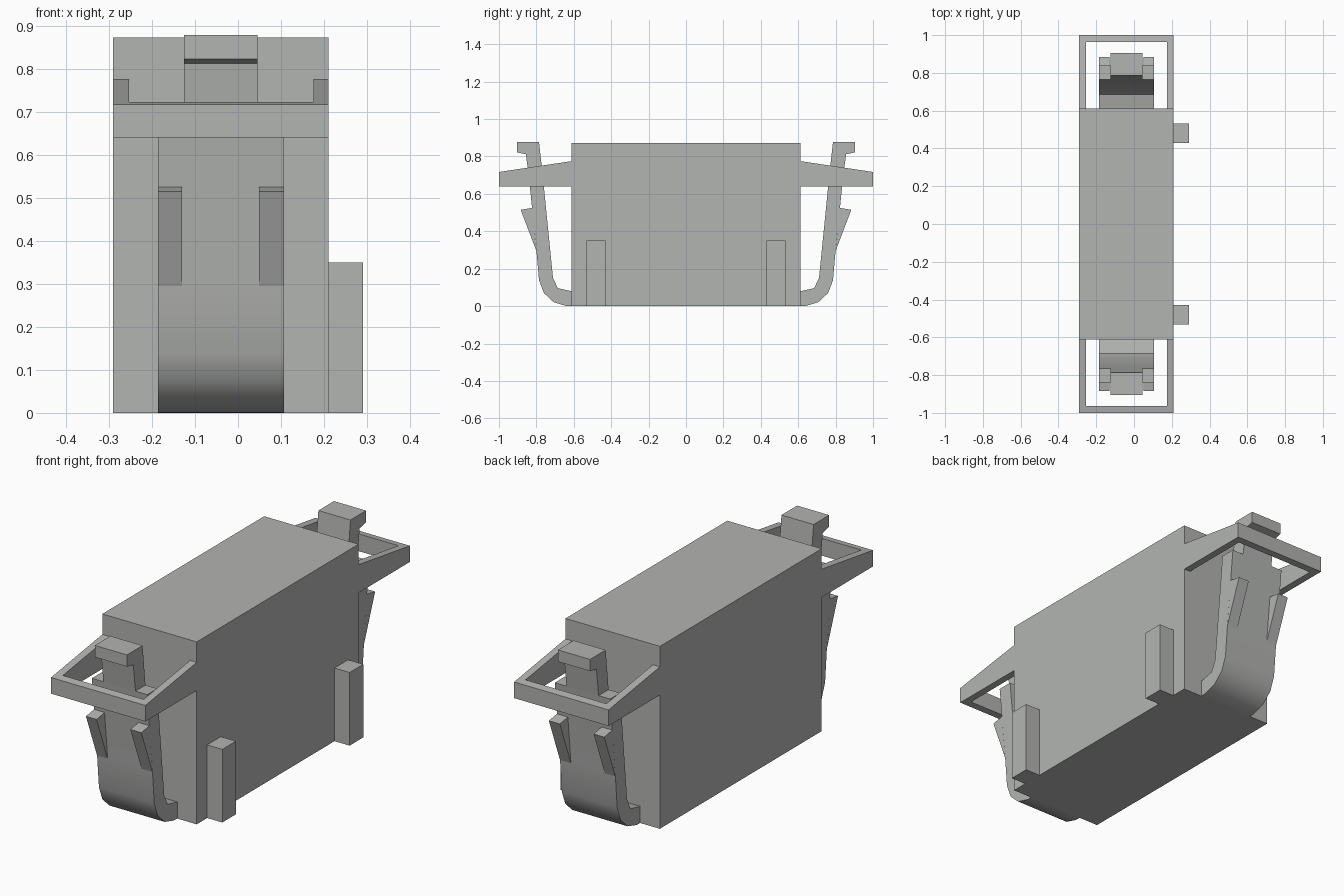
import bpy, bmesh, math
from mathutils import Vector

cube = bpy.data.objects.get("Cube")
if cube:
    bpy.data.objects.remove(cube, do_unlink=True)

grey = bpy.data.materials.new("light_grey")
grey.use_nodes = True
colour = (0.45, 0.46, 0.445, 1.0)
grey.diffuse_color = colour
grey.node_tree.nodes["Principled BSDF"].inputs["Base Color"].default_value = colour


def extrude(name, outline, offset, smooth=False, shape=None):
    """Extrude a closed 3D outline along an offset; shape may adjust the new verts."""
    bm = bmesh.new()
    face = bm.faces.new([bm.verts.new(p) for p in outline])
    geom = bmesh.ops.extrude_face_region(bm, geom=[face], use_keep_orig=True)["geom"]
    for v in (g for g in geom if isinstance(g, bmesh.types.BMVert)):
        v.co += Vector(offset)
        if shape:
            shape(v)
    bmesh.ops.recalc_face_normals(bm, faces=bm.faces)
    mesh = bpy.data.meshes.new(name)
    bm.to_mesh(mesh)
    bm.free()
    mesh.materials.append(grey)
    obj = bpy.data.objects.new(name, mesh)
    bpy.context.collection.objects.link(obj)
    if smooth:
        bpy.ops.object.select_all(action='DESELECT')
        obj.select_set(True)
        bpy.context.view_layer.objects.active = obj
        bpy.ops.object.shade_smooth_by_angle(angle=math.radians(32))
    return obj


def box(name, x0, x1, y0, y1, z0, z1):
    return extrude(name, [(x0, y0, z0), (x1, y0, z0), (x1, y1, z0), (x0, y1, z0)],
                   (0, 0, z1 - z0))


def side_profile(name, pts, x0, x1, s, smooth=False):
    """Extrude a (y, z) profile across x, on the s side."""
    return extrude(name, [(x0, s * y, z) for y, z in pts], (x1 - x0, 0, 0), smooth)


X0, X1, Y = -0.29, 0.21, 0.612
box("body", X0, X1, -Y, Y, 0, 0.873)

# Clip arm: curved foot and wide arm, narrow stem with a hooked head, two barbs
arm = [(Y, 0), (0.64, 0.001), (0.706, 0.02), (0.76, 0.07), (0.786, 0.139),
       (0.80, 0.30), (0.839, 0.68), (0.764, 0.68), (0.711, 0.15),
       (0.685, 0.096), (Y, 0.08)]
stem = [(0.764, 0.68), (0.839, 0.68), (0.856, 0.812), (0.904, 0.822),
        (0.904, 0.878), (0.786, 0.878)]
barb = [(0.80, 0.295), (0.884, 0.515), (0.823, 0.525)]


def slope(v):
    v.co.z = 0.775 - (abs(v.co.y) - Y) * 0.149


for s, end in ((-1, "front"), (1, "back")):
    side_profile(end + "_clip_arm", arm, -0.186, 0.107, s, True)
    side_profile(end + "_clip_head", stem, -0.125, 0.045, s)
    side_profile(end + "_barb_right", barb, -0.186, -0.13, s)
    side_profile(end + "_barb_left", barb, 0.049, 0.107, s)

    # Three-sided guard frame with a sloping top
    u = [(X0, Y), (X0, 1), (X1, 1), (X1, Y), (0.175, Y), (0.175, 0.963),
         (-0.253, 0.963), (-0.253, Y)]
    extrude(end + "_guard_frame", [(x, s * y, 0.64) for x, y in u], (0, 0, 0.1),
            shape=slope)

    # Side rib
    box(end + "_rib", X1, 0.29, *sorted((s * 0.43, s * 0.533)), 0, 0.35)
